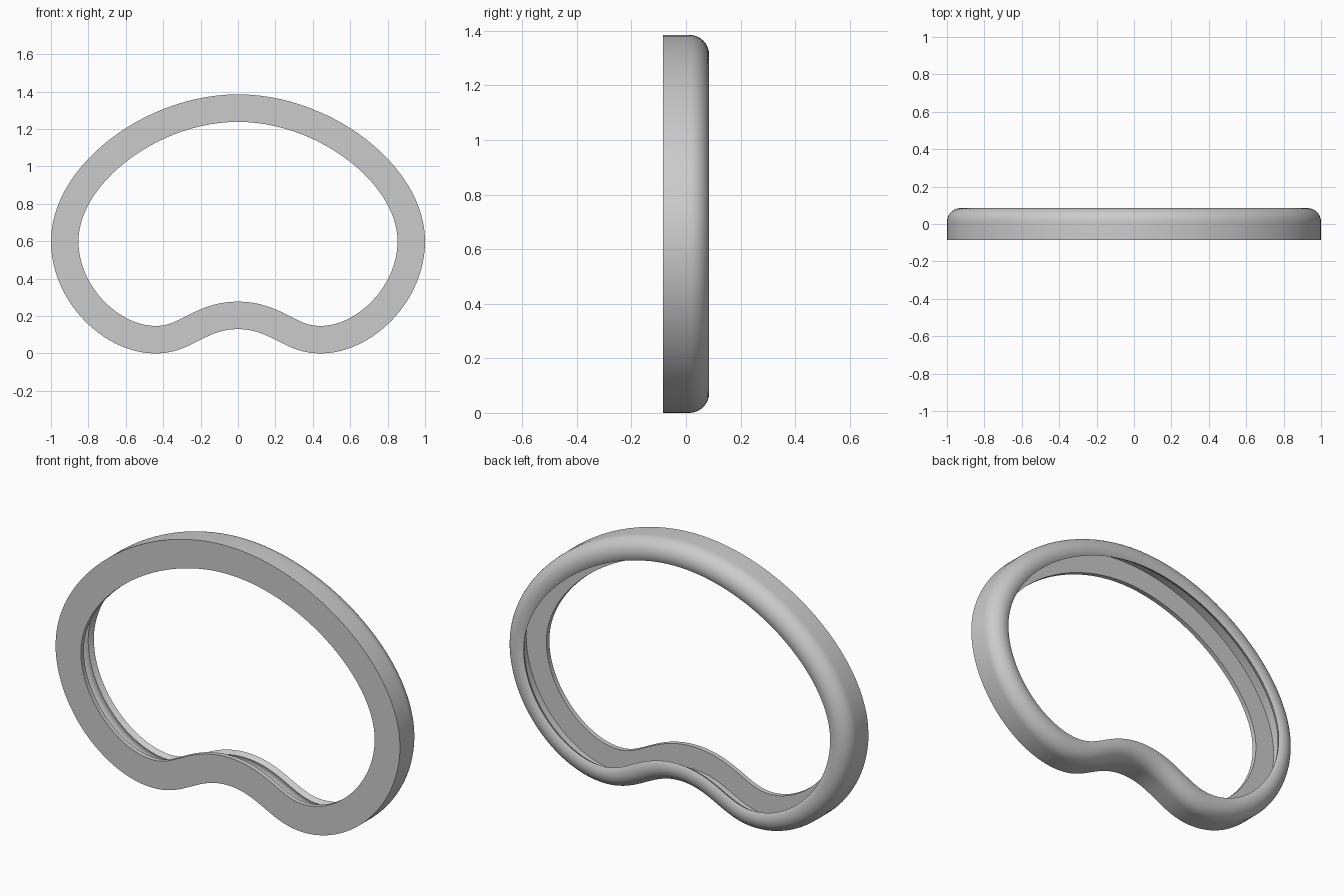
import bpy, bmesh, math
from mathutils import Vector

if "Cube" in bpy.data.objects:
    bpy.data.objects.remove(bpy.data.objects["Cube"])

# Right half of the outer outline: three Bezier segments in (x, z), top to bottom
SEGMENTS = [
    [(0, 1.385), (0.5, 1.385), (1, 1.0), (1, 0.6)],
    [(1, 0.6), (1, 0.28), (0.72, 0), (0.44, 0)],
    [(0.44, 0), (0.25, 0), (0.18, 0.13), (0, 0.13)],
]
STEPS = 26


def bezier(seg, t):
    """Point and unit tangent of a cubic Bezier."""
    a, b, c, d = (Vector(p) for p in seg)
    u = 1 - t
    p = a * u**3 + b * 3 * u * u * t + c * 3 * u * t * t + d * t**3
    tan = (b - a) * u * u + (c - b) * 2 * u * t + (d - c) * t * t
    return p, tan.normalized()


# Outline points with inward normals, then mirrored for the left half
right = [bezier(s, i / STEPS) for s in SEGMENTS for i in range(STEPS)]
right.append(bezier(SEGMENTS[-1], 1))
path = [(p, Vector((t.y, -t.x))) for p, t in right]
path += [(Vector((-p.x, p.y)), Vector((-n.x, n.y))) for p, n in path[-2:0:-1]]

# Hollow channel section as (inset, y): front flange, outer wall, curled back lip
WIDTH, FRONT, BACK = 0.147, -0.085, 0.085
WALL, FLANGE = 0.03, 0.025
R = WIDTH / 2
CY = BACK - R


def arc(radius, start, end, n):
    return [(R + radius * math.cos(math.radians(start + (end - start) * i / n)),
             CY + radius * math.sin(math.radians(start + (end - start) * i / n)))
            for i in range(n + 1)]


section = [(WIDTH, FRONT), (0, FRONT)]
section += arc(R, 180, 60, 14)
section += arc(R - WALL, 60, 180, 10)
section += [(WALL, FRONT + FLANGE), (WIDTH, FRONT + FLANGE)]

# Sweep the section around the outline
bm = bmesh.new()
rings = []
for p, n in path:
    ring = []
    for inset, y in section:
        q = p + n * inset
        ring.append(bm.verts.new((q.x, y, q.y)))
    rings.append(ring)
m = len(section)
for i, ring in enumerate(rings):
    nxt = rings[(i + 1) % len(rings)]
    for j in range(m):
        k = (j + 1) % m
        bm.faces.new((ring[j], ring[k], nxt[k], nxt[j]))
bmesh.ops.recalc_face_normals(bm, faces=bm.faces)
mesh = bpy.data.meshes.new("rim_frame")
bm.to_mesh(mesh)
bm.free()

grey = bpy.data.materials.new("plain grey")
grey.diffuse_color = (0.6, 0.6, 0.6, 1)
grey.use_nodes = True
grey.node_tree.nodes["Principled BSDF"].inputs["Base Color"].default_value = grey.diffuse_color
mesh.materials.append(grey)

frame = bpy.data.objects.new("rim_frame", mesh)
bpy.context.collection.objects.link(frame)
bpy.context.view_layer.objects.active = frame
frame.select_set(True)
bpy.ops.object.shade_smooth_by_angle(angle=math.radians(30))
